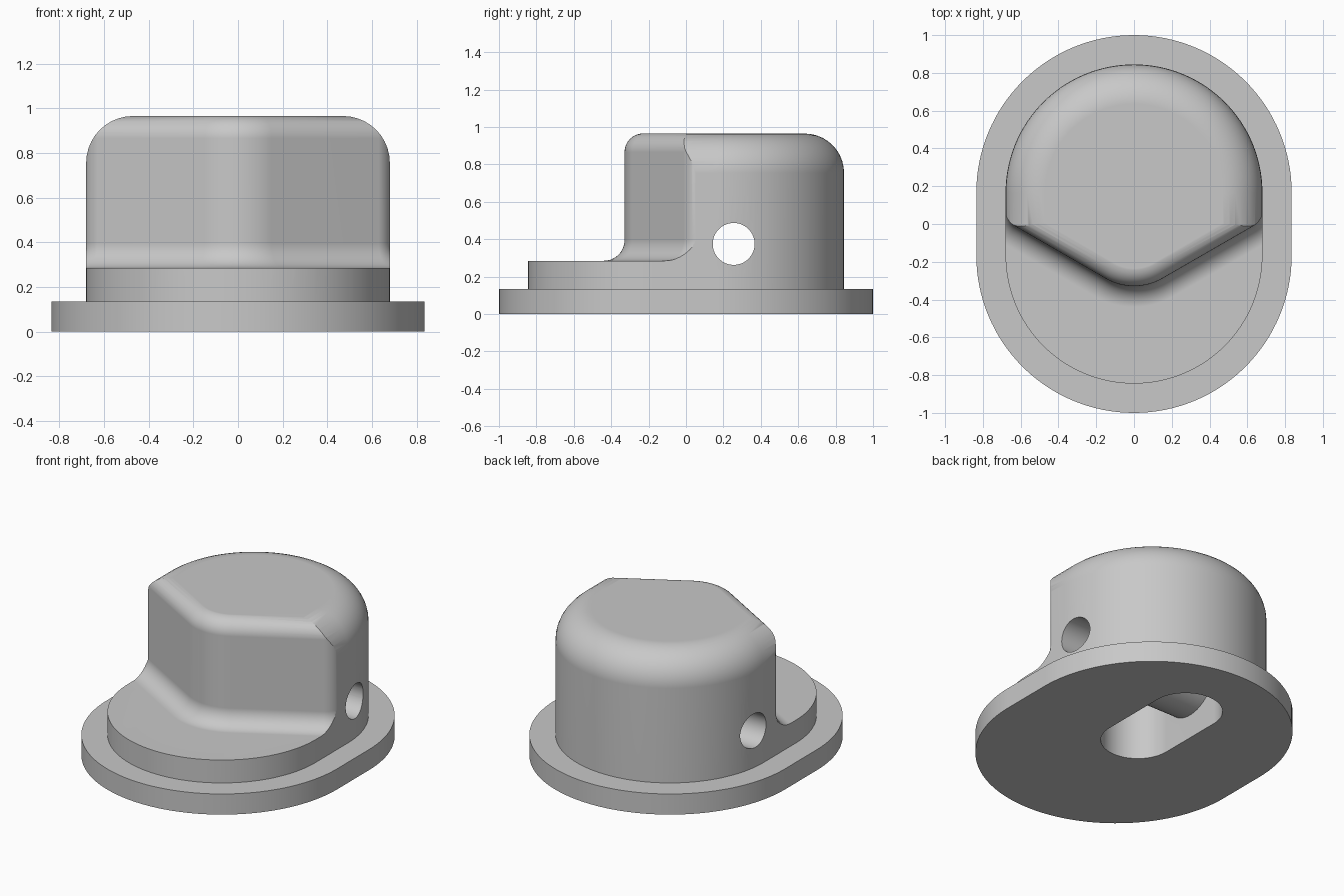
import bpy, bmesh
from math import sin, cos, tan, pi, atan2
from mathutils import Vector, Matrix

if "Cube" in bpy.data.objects:
    bpy.data.objects.remove(bpy.data.objects["Cube"])

grey = bpy.data.materials.new("light_grey")
grey.use_nodes = True
colour = (0.58, 0.58, 0.58, 1)
grey.diffuse_color = colour
grey.node_tree.nodes["Principled BSDF"].inputs["Base Color"].default_value = colour


def new_object(name, bm):
    bmesh.ops.remove_doubles(bm, verts=bm.verts, dist=1e-5)
    bmesh.ops.recalc_face_normals(bm, faces=bm.faces)
    mesh = bpy.data.meshes.new(name)
    bm.to_mesh(mesh)
    bm.free()
    mesh.materials.append(grey)
    obj = bpy.data.objects.new(name, mesh)
    bpy.context.collection.objects.link(obj)
    return obj


def rounded_outline(corners, steps):
    """Counter-clockwise convex (x, y, radius) corners -> list of (point, normal)."""
    out = []
    for i, (x, y, r) in enumerate(corners):
        p = Vector((x, y))
        a = (p - Vector(corners[i - 1][:2])).normalized()
        b = (Vector(corners[(i + 1) % len(corners)][:2]) - p).normalized()
        turn = atan2(a.x * b.y - a.y * b.x, a.dot(b))
        n = Vector((a.y, -a.x))
        centre = p - a * r * tan(turn / 2) - n * r
        for k in range(steps + 1):
            m = Matrix.Rotation(turn * k / steps, 2) @ n
            out.append((centre + m * r, m))
    return out


def loft(name, corners, profile, steps=20):
    """Stack the outline, offset by each (offset, height) of the profile."""
    outline = rounded_outline(corners, steps)
    bm = bmesh.new()
    rings = [[bm.verts.new((*(p + n * d), z)) for p, n in outline] for d, z in profile]
    for low, high in zip(rings, rings[1:]):
        for i in range(len(low)):
            bm.faces.new((low[i - 1], low[i], high[i], high[i - 1]))
    bm.faces.new(rings[0][::-1])
    bm.faces.new(rings[-1])
    return new_object(name, bm)


def stadium(half_x, half_y, mid_y=0):
    return [(sx * half_x, mid_y + sy * half_y, half_x)
            for sx, sy in ((1, -1), (1, 1), (-1, 1), (-1, -1))]


def quarter(d, z, r, start, steps=10):
    return [(d + r * cos(start + pi / 2 * k / steps), z + r * sin(start + pi / 2 * k / steps))
            for k in range(steps + 1)]


def cross_cylinder(name, radius, length, y, z):
    bm = bmesh.new()
    turn = Matrix.Translation((0, y, z)) @ Matrix.Rotation(pi / 2, 4, "Y")
    bmesh.ops.create_cone(bm, cap_ends=True, segments=64, radius1=radius,
                          radius2=radius, depth=length, matrix=turn)
    return new_object(name, bm)


def combine(target, tool, operation):
    mod = target.modifiers.new(operation.title(), "BOOLEAN")
    mod.operation, mod.object, mod.solver = operation, tool, "EXACT"
    bpy.context.view_layer.objects.active = target
    bpy.ops.object.modifier_apply(modifier=mod.name)
    bpy.data.objects.remove(tool)


TOP, STEP, BASE = 0.965, 0.285, 0.135
EYE_Y, EYE_Z = 0.255, 0.375

# Domed body with a large top fillet
body = loft("knob_body", stadium(0.68, 0.845),
            [(0, 0.05)] + quarter(-0.21, TOP - 0.21, 0.21, 0), 32)

# Wedge-shaped front with a flared foot and a small top fillet
wedge = [(0, -0.375, 0.3), (0.685, 0.02, 0.11), (0.685, 1.3, 0.11),
         (-0.685, 1.3, 0.11), (-0.685, 0.02, 0.11)]
foot = quarter(0.11, STEP + 0.11, 0.11, pi / 2)
foot = [(d, 2 * (STEP + 0.11) - z) for d, z in reversed(foot)][::-1]
crown = quarter(-0.1, TOP - 0.0995, 0.1, 0)
front = loft("wedge_front", wedge, [(1, 0), (1, STEP)] + foot + crown, 16)
combine(body, front, "INTERSECT")

# Flange plate
flange = loft("flange", stadium(0.835, 1), [(0, 0), (0, BASE)], 32)
combine(body, flange, "UNION")

# Underside slot, leaving a round bar across it
slot = loft("slot_cutter", stadium(0.22, 0.44, EYE_Y), [(0, -0.1), (0, 0.72)])
combine(slot, cross_cylinder("bar", 0.22, 1, EYE_Y, EYE_Z), "DIFFERENCE")
combine(body, slot, "DIFFERENCE")

# Hole from side to side through the bar
combine(body, cross_cylinder("hole_cutter", 0.112, 2, EYE_Y, EYE_Z), "DIFFERENCE")

# Smooth shading with crisp edges
bpy.ops.object.select_all(action="DESELECT")
body.select_set(True)
bpy.context.view_layer.objects.active = body
bpy.ops.object.shade_smooth_by_angle(angle=pi / 6)
weighted = body.modifiers.new("Weighted normals", "WEIGHTED_NORMAL")
weighted.keep_sharp = True
